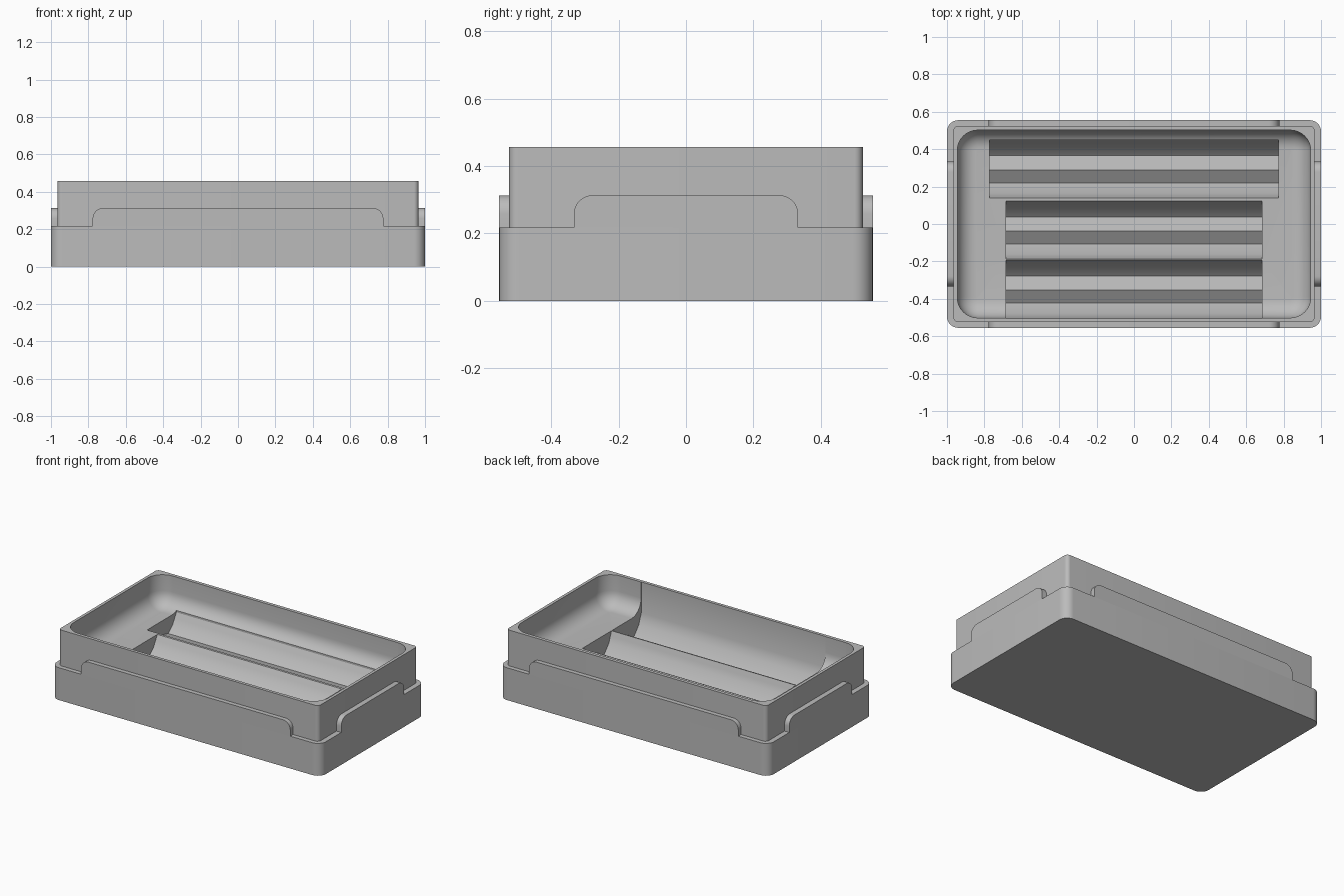
import bpy
import bmesh
from math import sin, cos, pi, radians
from mathutils import Vector

cube = bpy.data.objects.get("Cube")
if cube:
    bpy.data.objects.remove(cube, do_unlink=True)

grey = bpy.data.materials.new("plain grey")
grey.use_nodes = True
grey.diffuse_color = (0.5, 0.5, 0.5, 1)
grey.node_tree.nodes["Principled BSDF"].inputs["Base Color"].default_value = (0.5, 0.5, 0.5, 1)


def rounded_rect(hx, hy, r, z, steps=8):
    """Loop of points around a rectangle with round corners."""
    points = []
    for i, (sx, sy) in enumerate([(1, 1), (-1, 1), (-1, -1), (1, -1)]):
        for k in range(steps + 1):
            a = (i + k / steps) * pi / 2
            points.append(Vector((sx * (hx - r) + r * cos(a), sy * (hy - r) + r * sin(a), z)))
    return points


def loft(name, loops):
    """Closed solid through a stack of matching loops."""
    bm = bmesh.new()
    rings = [[bm.verts.new(p) for p in loop] for loop in loops]
    for low, high in zip(rings, rings[1:]):
        for i in range(len(low)):
            j = (i + 1) % len(low)
            bm.faces.new((low[i], low[j], high[j], high[i]))
    bm.faces.new(rings[0])
    bm.faces.new(rings[-1])
    bmesh.ops.recalc_face_normals(bm, faces=bm.faces)
    mesh = bpy.data.meshes.new(name)
    bm.to_mesh(mesh)
    bm.free()
    mesh.materials.append(grey)
    obj = bpy.data.objects.new(name, mesh)
    bpy.context.collection.objects.link(obj)
    return obj


def cut(obj, cutter):
    mod = obj.modifiers.new("cut", "BOOLEAN")
    mod.operation = "DIFFERENCE"
    mod.solver = "EXACT"
    mod.object = cutter
    bpy.context.view_layer.objects.active = obj
    bpy.ops.object.modifier_apply(modifier=mod.name)


BASE_TOP, RIM, FLOOR, TAB_TOP = 0.217, 0.457, 0.25, 0.313
HX, HY = 1.0, 0.555
BODY_X, BODY_Y = 0.965, 0.525

# Wide base and narrower tray standing on it
base = loft("base", [rounded_rect(HX, HY, 0.06, z) for z in (0, BASE_TOP)])
tray = loft("tray", [rounded_rect(BODY_X, BODY_Y, 0.025, z) for z in (BASE_TOP, RIM)])

# Tray cavity with a filleted floor
fillet = 0.1
loops = []
for k in range(9):
    a = k / 8 * pi / 2
    inset = fillet * (1 - sin(a))
    loops.append(rounded_rect(0.945 - inset, 0.502 - inset, 0.11 - inset,
                              FLOOR + fillet * (1 - cos(a))))
loops.append(rounded_rect(0.945, 0.502, 0.11, RIM + 0.1))
cutters = [loft("cavity_cutter", loops)]

# Three double-valley grooves along the floor
for y0, half in ((0.45, 0.773), (0.123, 0.685), (-0.193, 0.685)):
    section = [(0, RIM + 0.05), (0, FLOOR), (0.04, 0.18), (0.085, 0.14), (0.16, 0.16),
               (0.23, 0.115), (0.285, 0.18), (0.311, FLOOR), (0.311, RIM + 0.05)]
    cutters.append(loft("groove_cutter",
                        [[Vector((x, y0 - d, z)) for d, z in section] for x in (-half, half)]))

for cutter in cutters:
    cut(tray, cutter)
for cutter in cutters[1:]:
    cut(base, cutter)
for cutter in cutters:
    bpy.data.objects.remove(cutter, do_unlink=True)


def tab_outline(half, r):
    """Upright plate outline with round upper corners."""
    points = [(-half, BASE_TOP), (half, BASE_TOP)]
    for side in (0, 1):
        for k in range(9):
            a = (side + k / 8) * pi / 2
            cx = (half - r) * (1 - 2 * side)
            points.append((cx + r * cos(a), TAB_TOP - r + r * sin(a)))
    return points


# Raised tabs, one on each side of the base
parts = [base, tray]
for name, s in (("front", -1), ("back", 1)):
    outline = tab_outline(0.777, 0.055)
    parts.append(loft(name + "_tab", [[Vector((u, s * y, z)) for u, z in outline]
                                      for y in (BODY_Y, HY)]))
for name, s in (("right", -1), ("left", 1)):
    outline = tab_outline(0.333, 0.055)
    parts.append(loft(name + "_tab", [[Vector((s * x, u, z)) for u, z in outline]
                                      for x in (BODY_X, HX)]))

# Smooth rounded surfaces, keep hard edges
bpy.ops.object.select_all(action="DESELECT")
for part in parts:
    part.select_set(True)
bpy.context.view_layer.objects.active = base
bpy.ops.object.shade_smooth_by_angle(angle=radians(28))
